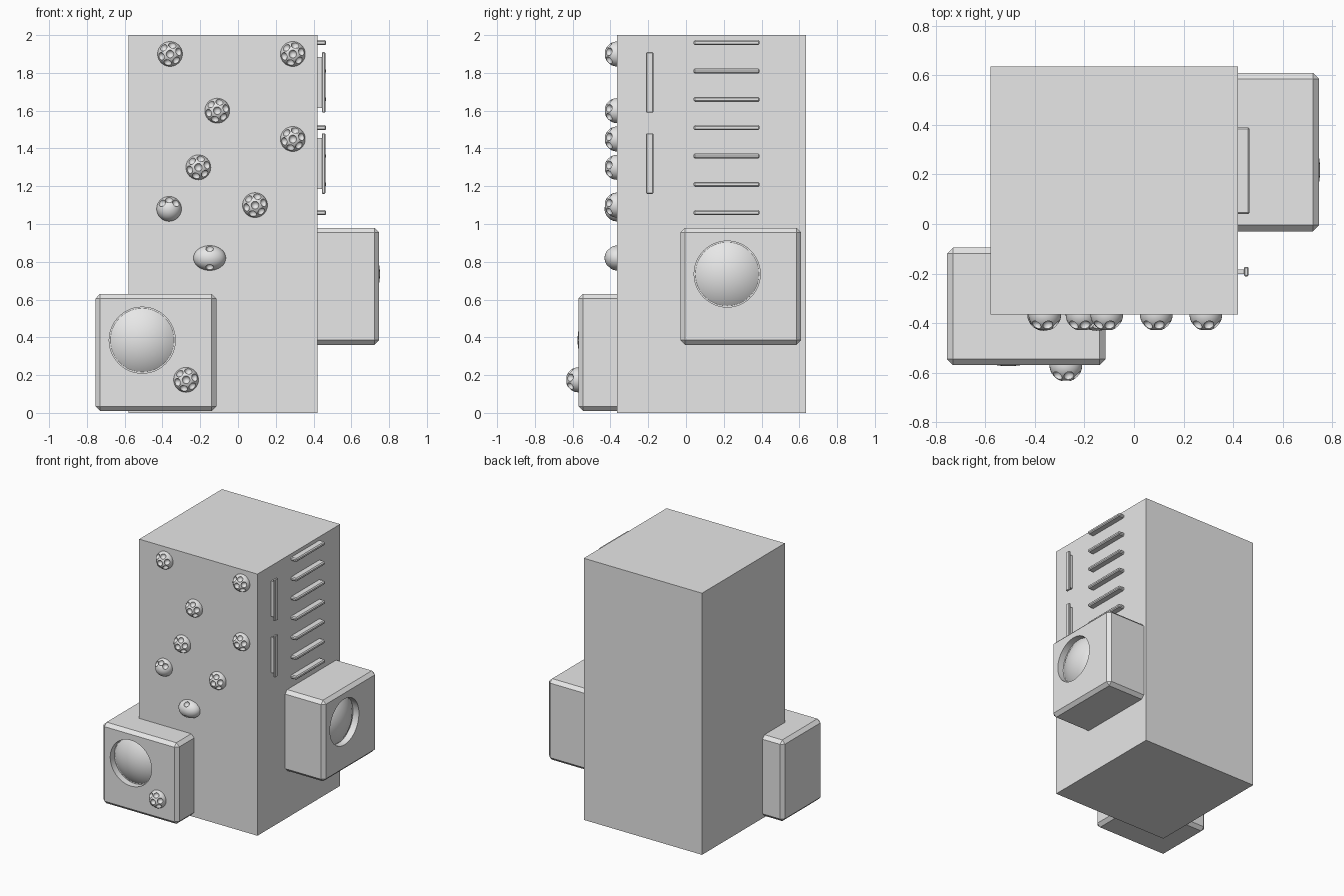
import bpy, bmesh, math
from mathutils import Matrix, Vector

if "Cube" in bpy.data.objects:
    bpy.data.objects.remove(bpy.data.objects["Cube"], do_unlink=True)

grey = bpy.data.materials.new("plain grey")
grey.use_nodes = True
grey.diffuse_color = (0.8, 0.8, 0.8, 1)
grey.node_tree.nodes["Principled BSDF"].inputs["Base Color"].default_value = (0.8, 0.8, 0.8, 1)


def mesh_from(bm, name):
    mesh = bpy.data.meshes.new(name)
    bmesh.ops.recalc_face_normals(bm, faces=bm.faces)
    bm.to_mesh(mesh)
    bm.free()
    mesh.materials.append(grey)
    return mesh


def place(name, mesh, location=(0, 0, 0), turn=0):
    obj = bpy.data.objects.new(name, mesh)
    bpy.context.collection.objects.link(obj)
    obj.location = location
    obj.rotation_euler.z = turn
    return obj


def box_mesh(name, size, bevel=0):
    bm = bmesh.new()
    bmesh.ops.create_cube(bm, size=1, matrix=Matrix.Diagonal((*size, 1)))
    if bevel:
        bmesh.ops.bevel(bm, geom=bm.edges[:], offset=bevel, segments=1,
                        profile=0.5, affect='EDGES')
    return mesh_from(bm, name)


def smooth(mesh):
    mesh.shade_smooth()
    mesh.set_sharp_from_angle(angle=math.radians(30))
    return mesh


def carve(body_mesh, cutter_mesh, name):
    """Subtract one mesh from another and return the result."""
    body = place("carve_body", body_mesh)
    cutter = place("carve_cutter", cutter_mesh)
    cutter.hide_render = True
    mod = body.modifiers.new("carve", 'BOOLEAN')
    mod.operation, mod.solver, mod.object = 'DIFFERENCE', 'EXACT', cutter
    depsgraph = bpy.context.evaluated_depsgraph_get()
    result = bpy.data.meshes.new_from_object(body.evaluated_get(depsgraph))
    result.name = name
    for obj in (body, cutter):
        bpy.data.objects.remove(obj, do_unlink=True)
    return smooth(result)


# Main tower
place("tower", box_mesh("tower", (1, 1, 2)), (-0.08, 0.135, 1))

# Large block holds: chamfered box, round recess, shallow dome inside
depth = 0.475
front = -depth / 2
centre = Vector((-0.072, front, 0.065))
bm = bmesh.new()
bmesh.ops.create_cone(bm, cap_ends=True, segments=48, radius1=0.175, radius2=0.175, depth=0.1,
                      matrix=Matrix.Translation(centre) @ Matrix.Rotation(math.pi / 2, 4, 'X'))
block_mesh = carve(box_mesh("block", (0.64, depth, 0.62), 0.025),
                   mesh_from(bm, "recess"), "block")

base, rise = 0.168, 0.054
radius = (base ** 2 + rise ** 2) / (2 * rise)
bm = bmesh.new()
bmesh.ops.create_uvsphere(bm, u_segments=48, v_segments=64, radius=radius,
                          matrix=Matrix.Rotation(math.pi / 2, 4, 'X'))
bmesh.ops.bisect_plane(bm, geom=bm.verts[:] + bm.edges[:] + bm.faces[:],
                       plane_co=(0, rise - radius, 0), plane_no=(0, 1, 0), clear_outer=True)
bmesh.ops.translate(bm, verts=bm.verts, vec=centre + Vector((0, radius - 0.004, 0)))
dome_mesh = smooth(mesh_from(bm, "dome"))

for side, spot, turn in (("front", (-0.435, front - 0.0975 + 0.0, 0.32), 0),
                         ("left", (0.51, 0.29, 0.67), math.pi / 2)):
    spot = Vector(spot)
    if side == "front":
        spot.y = -0.57 + depth / 2
    place(side + "_block", block_mesh, spot, turn)
    place(side + "_block_dome", dome_mesh, spot, turn)


# Small round holds with dimples at (tilt, bearing) angles from the front
def hold_mesh(name, dimples, stretch=1.0, r=0.066):
    scale = Matrix.Diagonal((stretch, 1, 1, 1))
    bm = bmesh.new()
    bmesh.ops.create_uvsphere(bm, u_segments=32, v_segments=20, radius=r,
                              matrix=scale @ Matrix.Rotation(math.pi / 2, 4, 'X'))
    cut = bmesh.new()
    for tilt, bearing in dimples:
        t, b = math.radians(tilt), math.radians(bearing)
        spot = scale @ Vector((math.sin(t) * math.sin(b), -math.cos(t),
                               math.sin(t) * math.cos(b))) * r
        bmesh.ops.create_uvsphere(cut, u_segments=16, v_segments=10, radius=0.021,
                                  matrix=Matrix.Translation(spot))
    return carve(mesh_from(bm, name), mesh_from(cut, "dimples"), name)


pitted = hold_mesh("pitted_hold", [(0, 0)] + [(48, 60 * i + 15) for i in range(6)])
pocket = hold_mesh("pocket_hold", [(48, -50), (48, 0), (48, 50)])
pinch = hold_mesh("pinch_hold", [(50, 0), (50, 180)], stretch=1.3)

wall = -0.365
for i, (x, z) in enumerate([(-0.36, 1.9), (0.29, 1.9), (-0.11, 1.6),
                            (0.29, 1.45), (-0.21, 1.3), (0.09, 1.1)]):
    place(f"pitted_hold_{i + 1}", pitted, (x, wall, z))
place("block_pitted_hold", pitted, (-0.275, -0.57, 0.175))
place("pocket_hold", pocket, (-0.365, wall, 1.08))
place("pinch_hold", pinch, (-0.15, wall, 0.82))

# Ladder of rungs on the left face
rung = box_mesh("rung", (0.06, 0.35, 0.026), 0.007)
for i in range(7):
    place(f"rung_{i + 1}", rung, (0.437, 0.215, 1.06 + 0.15 * i))

# Upright grips: thin stem with a wider cap
stem = box_mesh("grip_stem", (0.04, 0.018, 0.27))
cap = box_mesh("grip_cap", (0.018, 0.038, 0.32), 0.004)
for i, z in enumerate((1.32, 1.75)):
    place(f"grip_stem_{i + 1}", stem, (0.43, -0.192, z))
    place(f"grip_cap_{i + 1}", cap, (0.453, -0.192, z))
